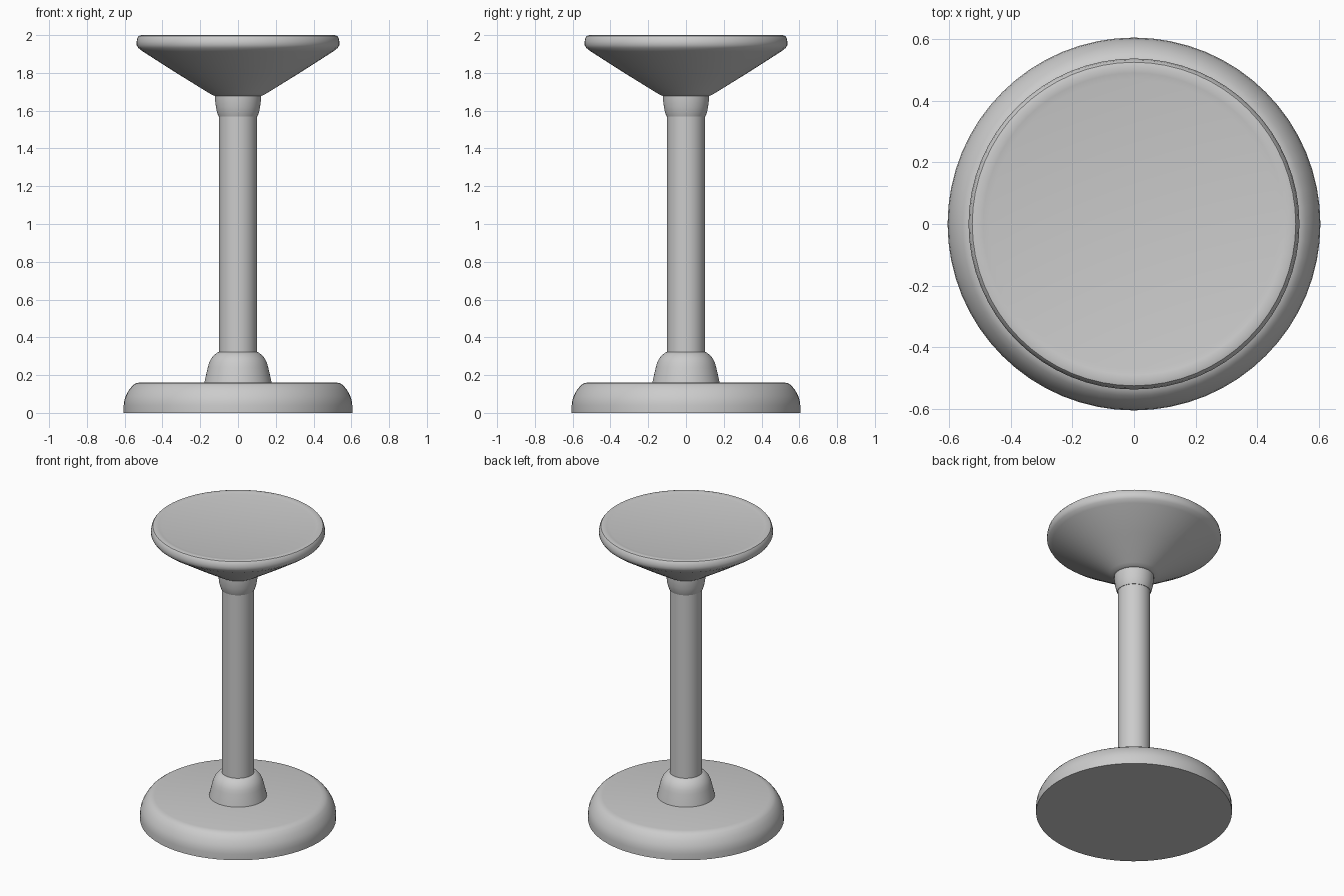
import bpy, bmesh, math

if "Cube" in bpy.data.objects:
    bpy.data.objects.remove(bpy.data.objects["Cube"])

SIDES = 64


def lathe(name, profile):
    """Revolve (radius, height) points around z; ends on the axis close the solid."""
    bm = bmesh.new()
    rings = []
    for r, z in profile:
        if r == 0:
            rings.append([bm.verts.new((0, 0, z))] * SIDES)
        else:
            rings.append([bm.verts.new((r * math.cos(math.tau * i / SIDES),
                                        r * math.sin(math.tau * i / SIDES), z))
                          for i in range(SIDES)])
    for low, high in zip(rings, rings[1:]):
        for i in range(SIDES):
            j = (i + 1) % SIDES
            corners = list(dict.fromkeys((low[i], low[j], high[j], high[i])))
            bm.faces.new(corners)
    bmesh.ops.recalc_face_normals(bm, faces=bm.faces)
    mesh = bpy.data.meshes.new(name)
    bm.to_mesh(mesh)
    bm.free()
    obj = bpy.data.objects.new(name, mesh)
    bpy.context.collection.objects.link(obj)
    bpy.ops.object.select_all(action='DESELECT')
    obj.select_set(True)
    bpy.context.view_layer.objects.active = obj
    bpy.ops.object.shade_smooth_by_angle(angle=math.radians(35))
    return obj


# Heavy round foot with a rounded upper shoulder
lathe("base", [(0, 0), (0.605, 0), (0.605, 0.04), (0.602, 0.065), (0.594, 0.09),
               (0.578, 0.12), (0.558, 0.145), (0.54, 0.157), (0.515, 0.162), (0, 0.162)])

# Bell-shaped collar where the post meets the base
lathe("base_collar", [(0, 0.15), (0.18, 0.15), (0.175, 0.175), (0.16, 0.24), (0.153, 0.265),
                      (0.142, 0.288), (0.125, 0.308), (0.108, 0.32), (0.095, 0.324), (0, 0.324)])

# Straight central post
lathe("post", [(0, 0.15), (0.1, 0.15), (0.1, 1.69), (0, 1.69)])

# Small flared collar under the seat
lathe("seat_collar", [(0, 1.57), (0.103, 1.57), (0.111, 1.59), (0.117, 1.62),
                      (0.122, 1.66), (0.122, 1.69), (0, 1.69)])

# Conical seat with a rounded rim and a barely sunken top
lathe("seat", [(0, 1.678), (0.12, 1.678), (0.135, 1.682), (0.155, 1.694), (0.33, 1.802),
               (0.505, 1.914), (0.528, 1.932), (0.537, 1.948), (0.537, 1.965),
               (0.533, 1.985), (0.525, 1.996), (0.51, 2.0), (0.49, 1.997),
               (0.47, 1.993), (0, 1.993)])
